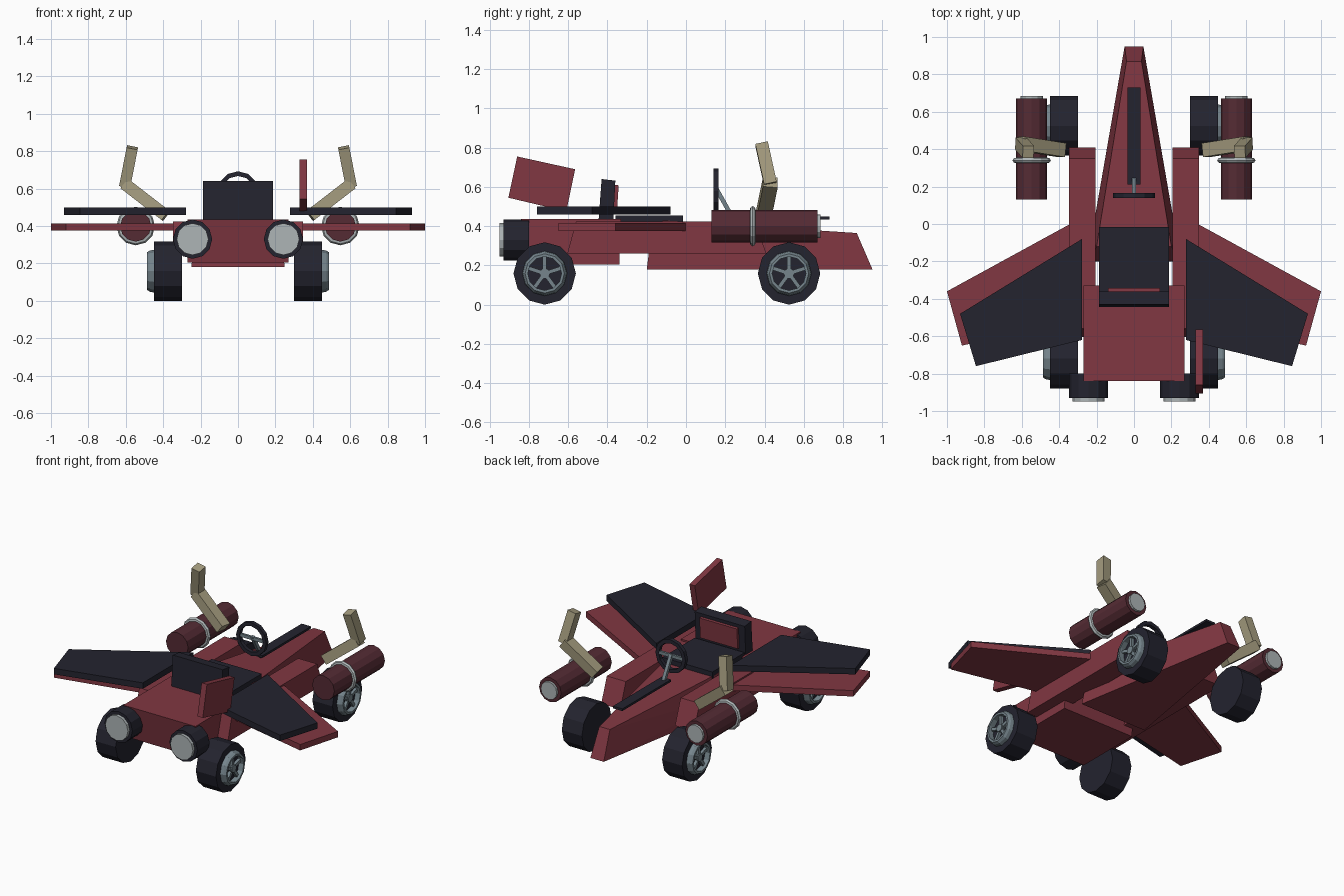
import bpy, bmesh, math
from mathutils import Vector

if "Cube" in bpy.data.objects:
    bpy.data.objects.remove(bpy.data.objects["Cube"])


def mat(name, r, g, b):
    m = bpy.data.materials.new(name)
    m.diffuse_color = (r, g, b, 1)
    m.use_nodes = True
    m.node_tree.nodes["Principled BSDF"].inputs["Base Color"].default_value = m.diffuse_color
    return m


RED = mat("body red", 0.22, 0.038, 0.054)
DARK = mat("dark navy", 0.017, 0.017, 0.028)
MAROON = mat("cannon maroon", 0.09, 0.024, 0.034)
TAN = mat("claw tan", 0.37, 0.33, 0.21)
STEEL = mat("steel blue", 0.18, 0.235, 0.265)
SILVER = mat("light silver", 0.42, 0.46, 0.47)


def finish(name, bm, m):
    bmesh.ops.recalc_face_normals(bm, faces=bm.faces[:])
    me = bpy.data.meshes.new(name)
    bm.to_mesh(me)
    bm.free()
    me.materials.append(m)
    ob = bpy.data.objects.new(name, me)
    bpy.context.collection.objects.link(ob)
    return ob


def hull(name, pts, m):
    bm = bmesh.new()
    for p in pts:
        bm.verts.new(p)
    bmesh.ops.convex_hull(bm, input=bm.verts[:])
    bmesh.ops.dissolve_limit(bm, angle_limit=0.01, verts=bm.verts[:], edges=bm.edges[:])
    return finish(name, bm, m)


def box(name, x, y, z, m):
    return hull(name, [(a, b, c) for a in x for b in y for c in z], m)


def side_prism(name, yz, x0, x1, m):
    return hull(name, [(x, y, z) for x in (x0, x1) for y, z in yz], m)


def flat_prism(name, xy, z0, z1, s, m):
    return hull(name, [(s * x, y, z) for z in (z0, z1) for x, y in xy], m)


def beam(name, a, b, w, d, m, side=(0, 1, 0)):
    # rectangular bar from a to b; d is the size along the side direction
    a, b = Vector(a), Vector(b)
    u = (b - a).normalized()
    v = u.cross(Vector(side)).normalized()
    t = v.cross(u)
    return hull(name, [p + v * i * w / 2 + t * j * d / 2
                       for p in (a, b) for i in (-1, 1) for j in (-1, 1)], m)


def lathe(name, profile, centre, axis, m, n=12, hollow=False, sign=1):
    # profile of (distance along axis, radius), spun about the x or y axis
    bm = bmesh.new()
    rings = []
    for d, r in profile:
        ring = []
        for i in range(n):
            t = 2 * math.pi * i / n
            c, h = r * math.sin(t), r * math.cos(t)
            off = (sign * d, c, h) if axis == "x" else (c, sign * d, h)
            ring.append(bm.verts.new(Vector(centre) + Vector(off)))
        rings.append(ring)
    pairs = list(zip(rings, rings[1:]))
    if hollow:
        pairs.append((rings[-1], rings[0]))
    else:
        bm.faces.new(rings[0])
        bm.faces.new(rings[-1])
    for p, q in pairs:
        for i in range(n):
            j = (i + 1) % n
            bm.faces.new((p[i], p[j], q[j], q[i]))
    return finish(name, bm, m)


# tapered nose and rear body
hull("nose", [(s * x, y, z) for s in (-1, 1) for x, y, z in (
    (0.05, 0.95, 0.18), (0.04, 0.87, 0.365), (0.25, -0.2, 0.18),
    (0.2, -0.12, 0.43), (0.24, -0.19, 0.26))], RED)
side_prism("rear_body", [(-0.84, 0.436), (-0.80, 0.205), (-0.34, 0.205), (-0.33, 0.436)],
           -0.27, 0.27, RED)
box("nose_strip", (-0.035, 0.035), (0.21, 0.73), (0.435, 0.45), DARK)

# seat
box("seat_base", (-0.187, 0.187), (-0.36, -0.015), (0.40, 0.455), DARK)
side_prism("seat_back", [(-0.445, 0.435), (-0.43, 0.64), (-0.36, 0.632), (-0.37, 0.435)],
           -0.187, 0.187, DARK)
side_prism("seat_back_panel", [(-0.37, 0.47), (-0.362, 0.61), (-0.343, 0.608), (-0.352, 0.47)],
           -0.14, 0.14, RED)

# steering wheel with crossbar and column
lathe("steering_wheel", [(-0.013, 0.113), (0.013, 0.113), (0.013, 0.088), (-0.013, 0.088)],
      (0, 0.153, 0.58), "y", DARK, 12, True)
box("steering_crossbar", (-0.092, 0.092), (0.148, 0.163), (0.57, 0.592), STEEL)
beam("steering_column", (0, 0.155, 0.59), (0, 0.25, 0.42), 0.022, 0.022, STEEL, (1, 0, 0))

# single tail fin on the right
side_prism("tail_fin", [(-0.86, 0.755), (-0.565, 0.69), (-0.61, 0.475), (-0.905, 0.545)],
           0.33, 0.37, RED)

for s, tag in ((-1, "left"), (1, "right")):
    # side rail
    side_prism("side_rail_" + tag, [(-0.56, 0.425), (-0.605, 0.26), (0.41, 0.26), (0.35, 0.425)],
               s * 0.205, s * 0.347, RED)

    # lower wing and raised dark wing
    flat_prism("wing_" + tag, [(0.25, 0.05), (1.0, -0.36), (0.92, -0.65), (0.25, -0.5)],
               0.375, 0.415, s, RED)
    flat_prism("upper_wing_" + tag, [(0.278, -0.08), (0.93, -0.48), (0.845, -0.76), (0.278, -0.62)],
               0.46, 0.50, s, DARK)

    # rear engine
    c = (s * 0.243, 0, 0.33)
    lathe("engine_" + tag, [(-0.80, 0.105), (-0.93, 0.105)], c, "y", DARK)
    lathe("engine_nozzle_" + tag, [(-0.92, 0.085), (-0.95, 0.085)], c, "y", SILVER)

    # side cannon with band and front cap
    c = (s * 0.547, 0, 0.40)
    lathe("cannon_" + tag, [(0.13, 0.083), (0.67, 0.083)], c, "y", MAROON)
    lathe("cannon_cap_" + tag, [(0.66, 0.06), (0.685, 0.06)], c, "y", SILVER)
    lathe("cannon_band_" + tag, [(0.325, 0.08), (0.328, 0.095), (0.34, 0.103), (0.352, 0.095),
                                 (0.355, 0.08)], c, "y", SILVER, 12, True)

    # bent claw arm
    beam("claw_lower_" + tag, (s * 0.385, 0.395, 0.455), (s * 0.605, 0.43, 0.625), 0.065, 0.075, TAN)
    beam("claw_upper_" + tag, (s * 0.605, 0.43, 0.615), (s * 0.565, 0.385, 0.82), 0.06, 0.065, TAN)

    # wheels with rim, hub and five spokes
    for y, end in ((0.525, "nose"), (-0.72, "rear")):
        c = Vector((0, y, 0.159))
        n = end + "_" + tag
        lathe("tyre_" + n, [(0.30, 0.159), (0.45, 0.159)], c, "x", DARK, 12, sign=s)
        lathe("rim_" + n, [(0.445, 0.115), (0.472, 0.11), (0.487, 0.1), (0.487, 0.086),
                           (0.445, 0.086)], c, "x", STEEL, 12, True, sign=s)
        lathe("hub_" + n, [(0.445, 0.026), (0.475, 0.026)], c, "x", STEEL, 10, sign=s)
        for k in range(5):
            t = 2 * math.pi * k / 5
            d = Vector((0, math.sin(t), math.cos(t)))
            o = c + Vector((s * 0.457, 0, 0))
            beam("spoke_%s_%d" % (n, k), o + d * 0.015, o + d * 0.09, 0.02, 0.024, STEEL, (1, 0, 0))
